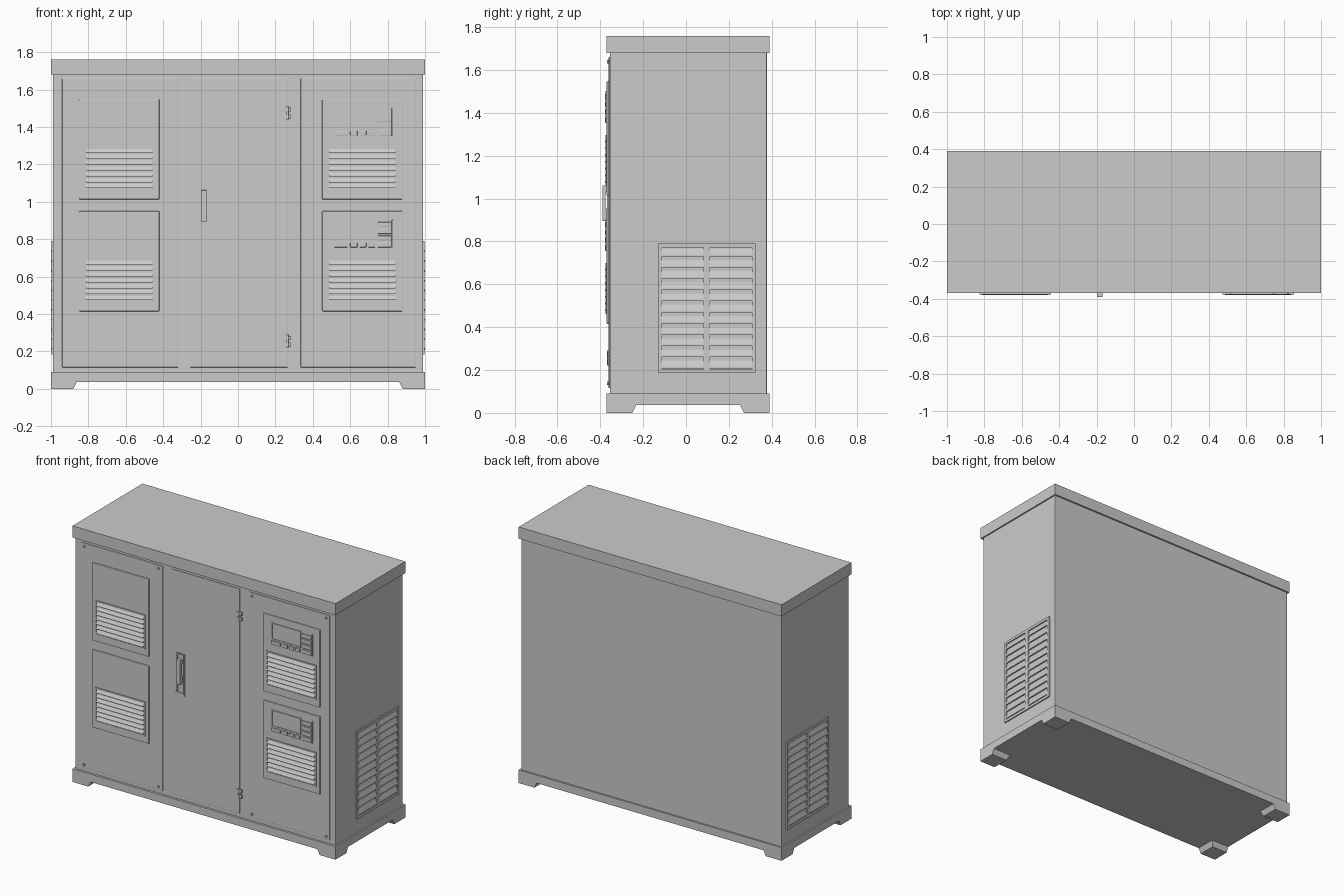
import bpy, bmesh, math
from mathutils import Vector, Matrix

if "Cube" in bpy.data.objects:
    bpy.data.objects.remove(bpy.data.objects["Cube"])

# Face mappings: u across, v up, d outwards from the cabinet wall
BX, FY, BY = 0.99, -0.355, 0.378
front = lambda u, v, d: Vector((u, FY - d, v))
right = lambda u, v, d: Vector((BX + d, u, v))
left = lambda u, v, d: Vector((-BX - d, u, v))


def finish(name, bm, bevel=0.0, smooth=False):
    bmesh.ops.recalc_face_normals(bm, faces=bm.faces)
    me = bpy.data.meshes.new(name)
    bm.to_mesh(me)
    bm.free()
    ob = bpy.data.objects.new(name, me)
    bpy.context.collection.objects.link(ob)
    if bevel:
        m = ob.modifiers.new("bevel", "BEVEL")
        m.width, m.segments, m.limit_method = bevel, 2, "ANGLE"
    if smooth:
        bpy.context.view_layer.objects.active = ob
        ob.select_set(True)
        bpy.ops.object.shade_smooth_by_angle(angle=math.radians(35))
        ob.select_set(False)
    return ob


def loft(bm, a, b):
    """Closed solid between two matching outlines."""
    va, vb = [bm.verts.new(p) for p in a], [bm.verts.new(p) for p in b]
    bm.faces.new(va)
    bm.faces.new(vb[::-1])
    n = len(va)
    for i in range(n):
        bm.faces.new((va[i], vb[i], vb[(i + 1) % n], va[(i + 1) % n]))


def block(bm, face, u0, u1, v0, v1, d0, d1):
    ring = [(u0, v0), (u1, v0), (u1, v1), (u0, v1)]
    loft(bm, [face(u, v, d0) for u, v in ring], [face(u, v, d1) for u, v in ring])


def frame(bm, face, u0, u1, v0, v1, w, d0, d1):
    block(bm, face, u0, u0 + w, v0, v1, d0, d1)
    block(bm, face, u1 - w, u1, v0, v1, d0, d1)
    block(bm, face, u0 + w, u1 - w, v0, v0 + w, d0, d1)
    block(bm, face, u0 + w, u1 - w, v1 - w, v1, d0, d1)


def louvers(bm, face, u0, u1, v0, v1, n, d0, d1):
    """Row of wedges sloping out and down."""
    p = (v1 - v0) / n
    for i in range(n):
        lo, hi = v0 + (i + 0.15) * p, v0 + (i + 0.95) * p
        prof = [(hi, d0), (lo + 0.15 * p, d1), (lo, d1), (lo, d0)]
        loft(bm, [face(u0, v, d) for v, d in prof], [face(u1, v, d) for v, d in prof])


def box(name, x0, x1, y0, y1, z0, z1, bevel=0.0):
    bm = bmesh.new()
    block(bm, lambda u, v, d: Vector((u, d, v)), x0, x1, z0, z1, y0, y1)
    return finish(name, bm, bevel)


def disc(bm, x, z, r, d0, d1, seg=16):
    ring = [(x + r * math.cos(math.tau * i / seg), z + r * math.sin(math.tau * i / seg)) for i in range(seg)]
    loft(bm, [front(u, v, d0) for u, v in ring], [front(u, v, d1) for u, v in ring])


# Main housing
box("cabinet_body", -BX, BX, FY, BY, 0.085, 1.685, 0.004)
box("lid", -1, 1, -0.37, 0.39, 1.68, 1.76)
box("base_plinth", -1, 1, -0.37, 0.39, 0.036, 0.09)

# Tapered corner feet
for sx, side in ((-1, "left"), (1, "right")):
    for y, s, end in ((-0.37, 1, "front"), (0.39, -1, "back")):
        bm = bmesh.new()
        outline = lambda w, z: [Vector((sx * x, y + s * t, z)) for x, t in
                                ((1, 0), (1 - w, 0), (1 - w, w), (1, w))]
        loft(bm, outline(0.12, 0), outline(0.138, 0.037))
        finish(f"{end}_{side}_foot", bm)

# Front panels and door
for name, u0, u1 in (("left_panel", -0.94, -0.32), ("centre_door", -0.255, 0.265), ("right_panel", 0.335, 0.95)):
    bm = bmesh.new()
    block(bm, front, u0, u1, 0.115, 1.66, -0.002, 0.006)
    finish(name, bm, 0.003)

# Corner screws on the fixed panels
bm = bmesh.new()
for x in (-0.916, -0.352, 0.36, 0.924):
    for z in (0.138, 1.638):
        disc(bm, x, z, 0.008, 0.004, 0.013)
finish("panel_screws", bm, smooth=True)

# Power modules: plate, vent and, on the right, a control display
for x0, side in ((-0.85, "left"), (0.45, "right")):
    for z0, level in ((0.415, "lower"), (1.013, "upper")):
        bm = bmesh.new()
        block(bm, front, x0, x0 + 0.43, z0, z0 + 0.535, 0.004, 0.015)
        finish(f"{level}_{side}_module", bm, 0.004)

        bm = bmesh.new()
        u0, u1, v0, v1 = x0 + 0.024, x0 + 0.405, z0 + 0.047, z0 + 0.284
        frame(bm, front, u0, u1, v0, v1, 0.009, 0.013, 0.021)
        louvers(bm, front, u0 + 0.012, u1 - 0.012, v0 + 0.008, v1 - 0.008, 7, 0.013, 0.024)
        finish(f"{level}_{side}_module_vent", bm)

        if side == "right":
            bm = bmesh.new()
            frame(bm, front, x0 + 0.065, x0 + 0.29, z0 + 0.375, z0 + 0.487, 0.006, 0.013, 0.021)
            block(bm, front, x0 + 0.071, x0 + 0.284, z0 + 0.381, z0 + 0.481, 0.013, 0.017)
            finish(f"{level}_display_screen", bm)
            bm = bmesh.new()
            for i in range(4):
                v = z0 + 0.342 + i * 0.036
                block(bm, front, x0 + 0.298, x0 + 0.37, v, v + 0.026, 0.013, 0.023)
            for a, b in ((0.065, 0.135), (0.15, 0.188), (0.2, 0.236), (0.247, 0.283)):
                block(bm, front, x0 + a, x0 + b, z0 + 0.342, z0 + 0.366, 0.013, 0.023)
            block(bm, front, x0 + 0.372, x0 + 0.378, z0 + 0.34, z0 + 0.49, 0.013, 0.021)
            finish(f"{level}_display_buttons", bm, 0.002)

# Door handle: backing plate with raised rim and a standing grip
bm = bmesh.new()
block(bm, front, -0.212, -0.152, 0.81, 1.10, 0.004, 0.010)
block(bm, front, -0.222, -0.212, 0.81, 0.83, 0.004, 0.010)
frame(bm, front, -0.208, -0.156, 0.825, 1.095, 0.007, 0.009, 0.014)
finish("handle_plate", bm)
bm = bmesh.new()
prof = [(0.895, 0.009), (0.895, 0.035), (1.062, 0.035), (1.062, 0.009),
        (1.03, 0.009), (1.03, 0.02), (0.955, 0.02), (0.955, 0.009)]
loft(bm, [front(-0.198, v, d) for v, d in prof], [front(-0.168, v, d) for v, d in prof])
finish("handle_grip", bm, 0.002)

# Door hinges: paired leaves around a pin
for z, level in ((0.255, "lower"), (1.475, "upper")):
    bm = bmesh.new()
    for dz in (-0.018, 0.018):
        block(bm, front, 0.244, 0.262, z + dz - 0.011, z + dz + 0.011, -0.001, 0.011)
        block(bm, front, 0.268, 0.284, z + dz - 0.011, z + dz + 0.011, -0.001, 0.011)
    bmesh.ops.create_cone(bm, cap_ends=True, segments=12, radius1=0.006, radius2=0.006, depth=0.07,
                          matrix=Matrix.Translation(front(0.265, z, 0.007)))
    finish(f"{level}_hinge", bm, smooth=True)

# Side ventilation grilles with two louver columns
for face, side in ((left, "left"), (right, "right")):
    bm = bmesh.new()
    frame(bm, face, -0.13, 0.325, 0.185, 0.79, 0.018, -0.002, 0.008)
    block(bm, face, 0.082, 0.113, 0.2, 0.775, -0.002, 0.008)
    for u0, u1 in ((-0.112, 0.082), (0.113, 0.307)):
        louvers(bm, face, u0, u1, 0.2, 0.775, 11, -0.002, 0.009)
    finish(f"{side}_side_grille", bm)
